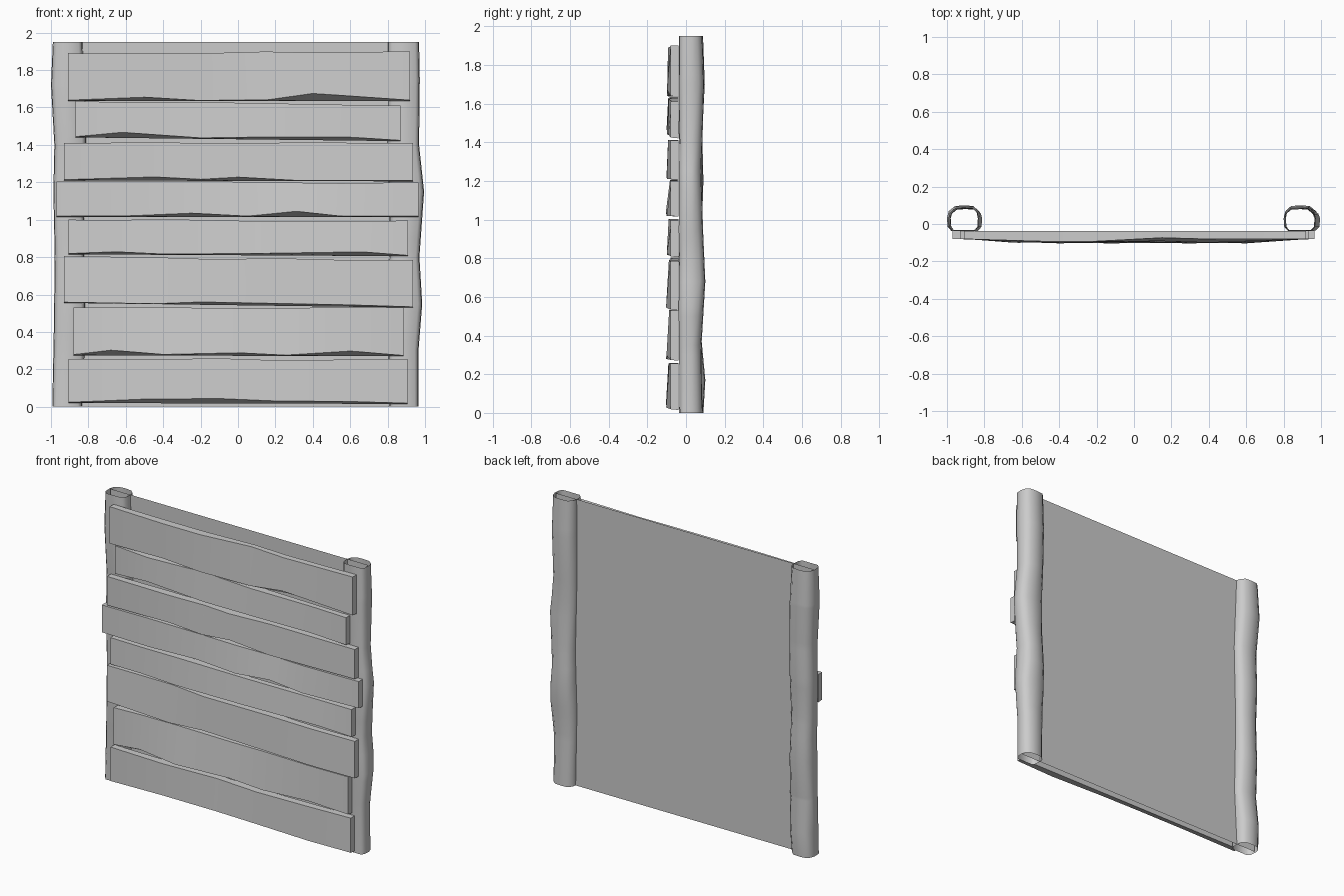
import bpy, bmesh, math, random

random.seed(4)
cube = bpy.data.objects.get("Cube")
if cube:
    bpy.data.objects.remove(cube, do_unlink=True)

grey = bpy.data.materials.new("plain grey")
grey.use_nodes = True
GREY = (0.6, 0.6, 0.6, 1)
grey.diffuse_color = GREY
grey.node_tree.nodes["Principled BSDF"].inputs["Base Color"].default_value = GREY

HEIGHT, FRONT_Y, SHEET_Y = 1.95, -0.038, 0.03


def interp(points, t):
    """Piecewise linear value through (position, value) points."""
    if t <= points[0][0]:
        return points[0][1]
    for (a, u), (b, v) in zip(points, points[1:]):
        if t <= b:
            return u + (v - u) * (t - a) / (b - a)
    return points[-1][1]


def loft(name, rings, capped, angle):
    """Skin a row of closed rings into one object."""
    bm = bmesh.new()
    rows = [[bm.verts.new(p) for p in ring] for ring in rings]
    n = len(rows[0])
    for a, b in zip(rows, rows[1:]):
        for i in range(n):
            j = (i + 1) % n
            bm.faces.new((a[i], a[j], b[j], b[i]))
    if capped:
        bm.faces.new(rows[0][::-1])
        bm.faces.new(rows[-1])
    bmesh.ops.recalc_face_normals(bm, faces=bm.faces)
    mesh = bpy.data.meshes.new(name)
    bm.to_mesh(mesh)
    bm.free()
    mesh.materials.append(grey)
    ob = bpy.data.objects.new(name, mesh)
    bpy.context.collection.objects.link(ob)
    bpy.ops.object.select_all(action="DESELECT")
    ob.select_set(True)
    bpy.context.view_layer.objects.active = ob
    bpy.ops.object.shade_smooth_by_angle(angle=math.radians(angle))


def plank(name, x0, x1, tops, bottoms, bumps):
    """Board with a hewn front; bumps are (x, chipped height of the lower edge)."""
    rings = []
    for x, chip in [(x0, 0.004)] + bumps + [(x1, 0.004)]:
        t = (x - x0) / (x1 - x0)
        top = tops[0] + (tops[1] - tops[0]) * t
        low = bottoms[0] + (bottoms[1] - bottoms[0]) * t
        upper = lower = -0.08
        if 0 < t < 1:
            top += random.uniform(-0.007, 0.004)
            upper = random.uniform(-0.095, -0.068)
            lower = random.uniform(-0.104, -0.088)
        rings.append([(x, FRONT_Y, low), (x, FRONT_Y, top),
                      (x, upper, top), (x, lower, low + chip)])
    loft(name, rings, True, 35)


# Boards from the top down
boards = [
    (-.91, .92, (1.89, 1.90), (1.635, 1.635), [(-.5, .02), (-.22, .003), (.15, .005), (.4, .04)]),
    (-.87, .87, (1.635, 1.61), (1.44, 1.42), [(-.62, .03), (-.2, .005), (.15, .014), (.6, .018)]),
    (-.93, .935, (1.41, 1.41), (1.21, 1.205), [(-.45, .02), (-.2, .008), (0, .02), (.3, .004)]),
    (-.97, .965, (1.205, 1.20), (1.015, 1.015), [(-.6, .005), (-.25, .02), (.05, .004), (.31, .03), (.55, .004)]),
    (-.905, .91, (1.0, .995), (.815, .805), [(-.66, .015), (-.4, .004), (.1, .01), (.66, .022)]),
    (-.93, .935, (.805, .785), (.555, .53), [(-.45, .002), (-.2, .015), (.3, .012), (.6, .01)]),
    (-.88, .885, (.53, .53), (.275, .27), [(-.68, .028), (-.4, .006), (0, .016), (.25, .004), (.6, .027)]),
    (-.905, .905, (.255, .255), (.02, .015), [(-.5, .022), (-.1, .026), (.2, .014), (.6, .012)]),
]
for number, board in enumerate(boards, 1):
    plank(f"board_{number}", *board)


def post(name, side, outer, inner, back):
    """Hollow rough post: outer and inner edges and back follow (z, value) lists."""
    rings = []
    for z in sorted({z for z, _ in outer + inner + back}):
        out, inn, rear = interp(outer, z), interp(inner, z), interp(back, z)
        w = out - inn
        front = FRONT_Y + random.uniform(0, 0.006)
        section = [(inn + .13 * w, front), (out - .13 * w, front), (out - .02 * w, -.015),
                   (out, .03), (out - .05 * w, rear - .028), (out - .22 * w, rear - .004),
                   (out - .5 * w, rear), (inn + .2 * w, rear - .004),
                   (inn + .04 * w, rear - .028), (inn, .03), (inn + .02 * w, -.015)]
        rings.append([(side * x, y, z) for x, y in section])
    loft(name, rings, False, 65)


post("left_post", 1,
     [(0, .965), (.3, .965), (.55, .985), (.8, .97), (1.15, .995), (1.4, .968),
      (1.75, .972), (HEIGHT, .968)],
     [(0, .81), (.5, .8), (.9, .812), (1.4, .8), (HEIGHT, .802)],
     [(0, .085), (.35, .08), (.68, .1), (.95, .088), (1.25, .08), (1.7, .094), (HEIGHT, .086)])
post("right_post", -1,
     [(0, .993), (.4, .985), (.8, .98), (1.15, .987), (1.4, .982), (1.72, 1.0), (HEIGHT, .99)],
     [(0, .835), (.4, .815), (.9, .825), (1.45, .812), (HEIGHT, .832)],
     [(0, .09), (.17, .1), (.38, .08), (.65, .094), (.95, .082), (1.2, .09),
      (1.45, .084), (1.7, .097), (HEIGHT, .088)])

# Flat sheet running through the middle of both posts
bpy.ops.mesh.primitive_plane_add(size=1, location=(-0.01, SHEET_Y, HEIGHT / 2),
                                 rotation=(-math.pi / 2, 0, 0))
sheet = bpy.context.object
sheet.name = "back_sheet"
sheet.scale = (1.94, HEIGHT, 1)
sheet.data.materials.append(grey)
